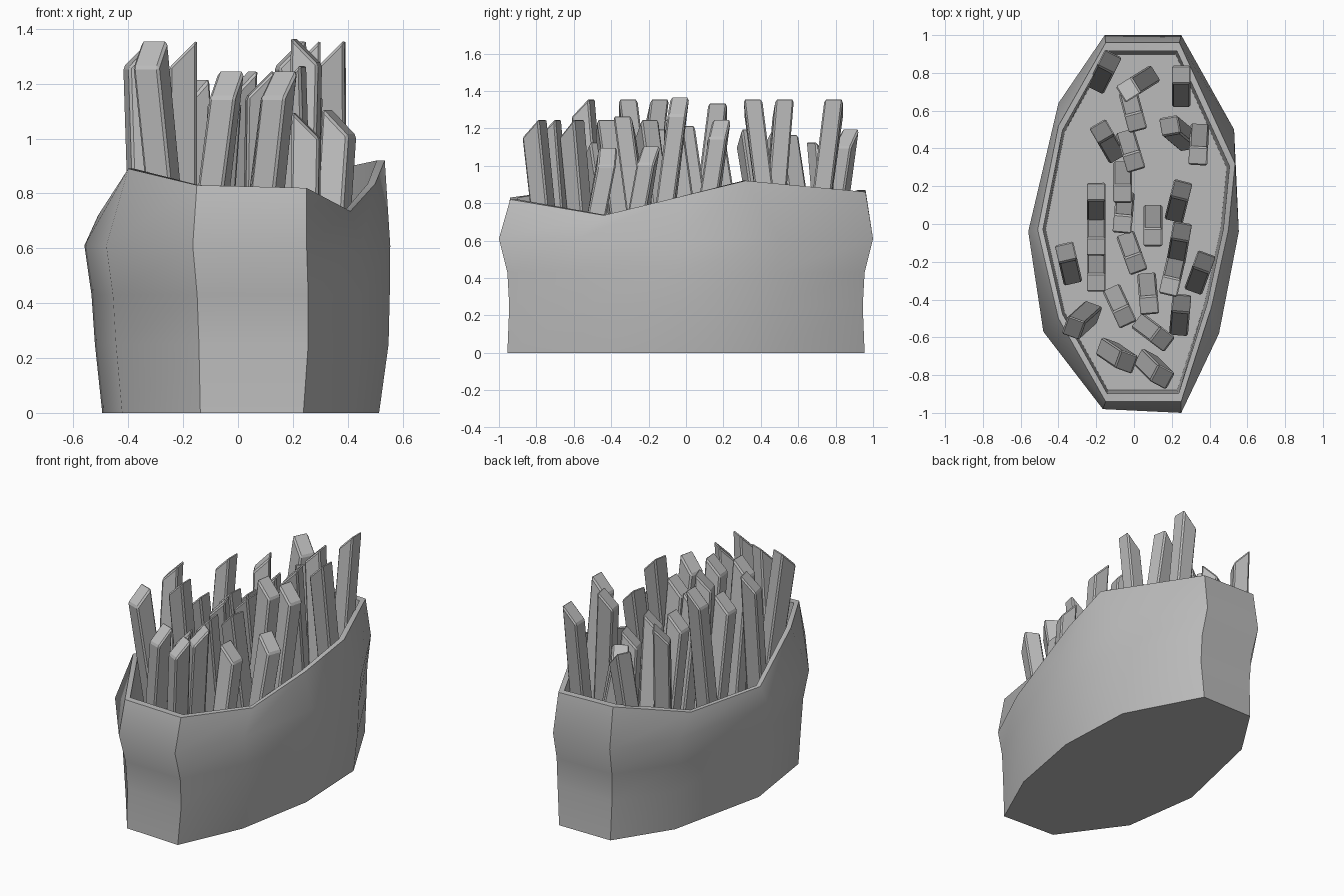
import bpy
import bmesh
from math import cos, sin, radians

if "Cube" in bpy.data.objects:
    bpy.data.objects.remove(bpy.data.objects["Cube"], do_unlink=True)


def make_material(name, colour):
    mat = bpy.data.materials.new(name)
    mat.use_nodes = True
    mat.diffuse_color = colour
    mat.node_tree.nodes["Principled BSDF"].inputs["Base Color"].default_value = colour
    return mat


grey = make_material("plain grey", (0.5, 0.5, 0.5, 1))


def finish(name, bm):
    """Turn a bmesh into a linked, coloured object."""
    bmesh.ops.recalc_face_normals(bm, faces=bm.faces)
    mesh = bpy.data.meshes.new(name)
    bm.to_mesh(mesh)
    bm.free()
    mesh.materials.append(grey)
    obj = bpy.data.objects.new(name, mesh)
    bpy.context.collection.objects.link(obj)
    return obj


def skin(rings):
    """Closed bmesh through a row of rings, capped at both ends."""
    bm = bmesh.new()
    loops = [[bm.verts.new(p) for p in ring] for ring in rings]
    for low, high in zip(loops, loops[1:]):
        for i in range(len(low)):
            j = (i + 1) % len(low)
            bm.faces.new((low[i], low[j], high[j], high[i]))
    bm.faces.new(loops[0])
    bm.faces.new(loops[-1])
    return bm


# Carton: widest outline and wavy rim, both counter-clockwise from the front
outline = [(-.165, -.98), (.25, -1), (.45, -.58), (.555, -.04), (.53, .5),
           (.25, 1), (-.155, 1), (-.4, .64), (-.56, -.04), (-.48, -.57)]
rim = [(-.15, -.94, .83), (.25, -.94, .82), (.41, -.44, .735), (.5, -.03, .835), (.535, .32, .92),
       (.24, .96, .86), (-.15, .96, .87), (-.4, .52, .735), (-.51, -.03, .72), (-.4, -.5, .89)]


def section(sx, shift, sy, z):
    return [(x * sx + shift, y * sy, z) for x, y in outline]


# Outer wall from the base up to the rim, then straight down inside to the floor
lip = [(x * .945, y * .955, z) for x, y, z in rim]
floor = [(x * .97, y * .98, .03) for x, y, z in lip]
carton = finish("carton", skin([
    section(.905, .012, .955, 0), section(.96, .016, .945, .25),
    section(.975, .012, .955, .43), section(1, 0, 1, .61), rim, lip, floor]))
bpy.ops.object.select_all(action="DESELECT")
carton.select_set(True)
bpy.context.view_layer.objects.active = carton
bpy.ops.object.shade_smooth_by_angle(angle=radians(30))


def make_stick(name, x, y, peak, heading, rise=None):
    """Leaning square stick, upright below; heading points to the foot,
    rise to the high side of the slanted tip."""
    half, lean, knee, foot = .05, .12, .4, .04
    turn = radians(heading - 90 if rise is None else rise)
    c, s = cos(turn), sin(turn)
    fx = x + lean * cos(radians(heading))
    fy = y + lean * sin(radians(heading))
    rings = []
    for cx, cy, z, slant in ((fx, fy, foot, 0), (fx, fy, knee, 0), (x, y, peak - half, half)):
        rings.append([(cx + half * (u * c - v * s), cy + half * (u * s + v * c), z + u * slant)
                      for u, v in ((-1, -1), (1, -1), (1, 1), (-1, 1))])
    stick = finish(name, skin(rings))
    bevel = stick.modifiers.new("soft edges", "BEVEL")
    bevel.width = .009
    bevel.segments = 1


# Potato sticks: tip x, tip y, peak height (hundredths), heading of the foot, high side of the tip
back_sticks = [(-13, 86, 120, 243), (-3, 71, 113, 32), (25, 79, 136, 270, 0),
               (-17, 49, 122, 300, 30), (1, 54, 117, 105), (19, 52, 136, 320, 10),
               (34, 36, 136, 87), (0, 33, 120, 107)]
middle_sticks = [(-20, 17, 134, 270, 0), (-6, 16, 115, 90), (-6, 0, 122, 85), (25, 18, 125, 256),
                 (10, -7, 125, 90), (25, -4, 137, 260), (-20, -12, 120, 90), (-20, -31, 136, 90),
                 (1, -21, 125, 110), (-36, -15, 136, 283, 13), (37, -20, 111, 250)]
front_sticks = [(19, -33, 127, 77), (8, -43, 125, 95), (25, -42, 110, 265), (-5, -49, 113, 115),
                (-32, -55, 136, 42, 70), (-4, -73, 125, 146, 70), (15, -61, 125, 143),
                (15, -81, 125, 135, 62)]

for group, sticks in (("back", back_sticks), ("middle", middle_sticks), ("front", front_sticks)):
    for n, (x, y, peak, *angles) in enumerate(sticks):
        make_stick(f"{group}_potato_stick_{n + 1}", x / 100, y / 100, peak / 100, *angles)
